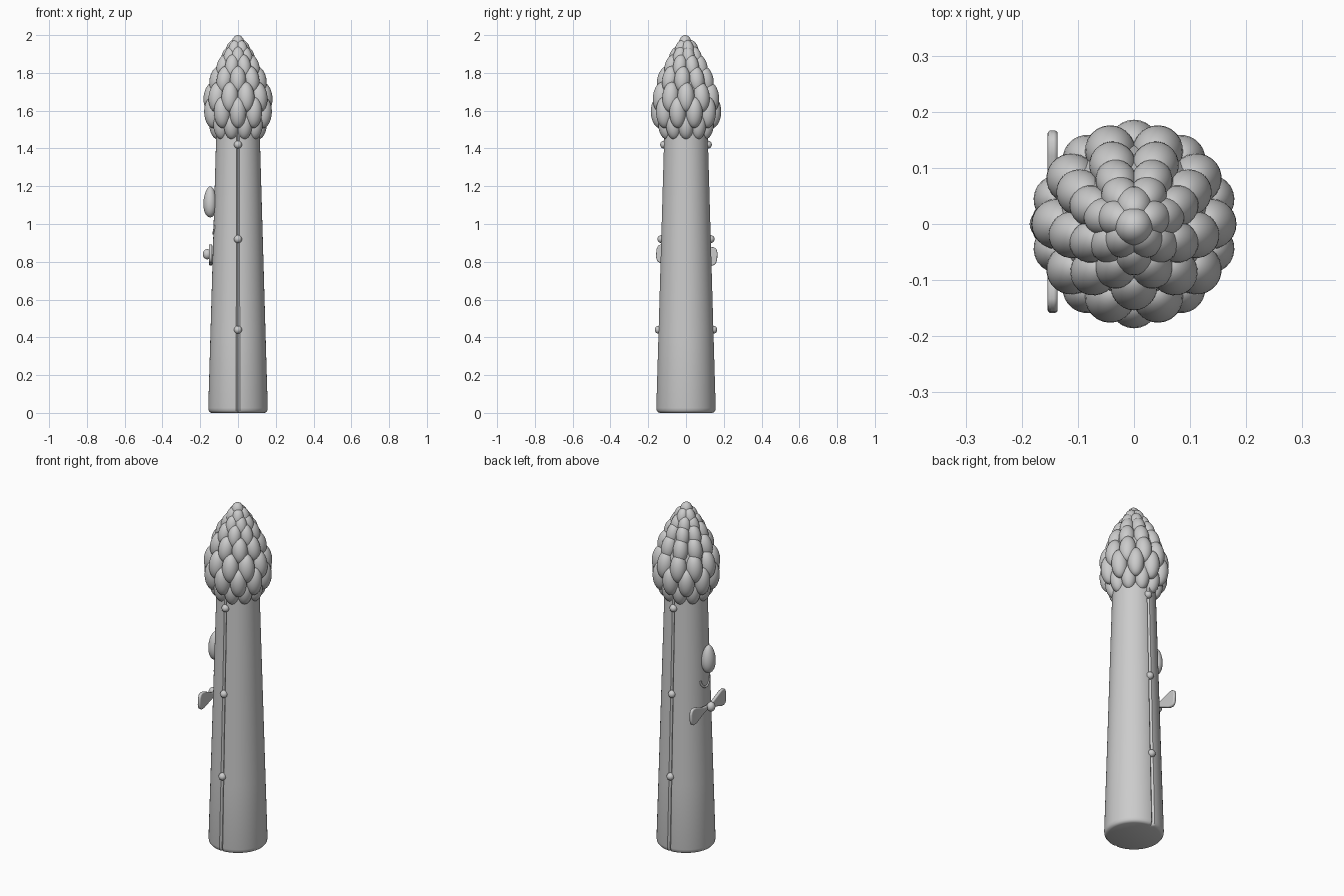
import bpy, bmesh, math
from mathutils import Matrix, Vector

if "Cube" in bpy.data.objects:
    bpy.data.objects.remove(bpy.data.objects["Cube"])


def finish(name, bm, angle=40):
    bmesh.ops.recalc_face_normals(bm, faces=bm.faces)
    me = bpy.data.meshes.new(name)
    bm.to_mesh(me)
    bm.free()
    ob = bpy.data.objects.new(name, me)
    bpy.context.collection.objects.link(ob)
    bpy.ops.object.select_all(action='DESELECT')
    ob.select_set(True)
    bpy.context.view_layer.objects.active = ob
    bpy.ops.object.shade_smooth_by_angle(angle=math.radians(angle))
    return ob


def ellipsoid(bm, loc, radii, turn=0.0, tilt=0.0, taper=0.0):
    # taper > 0 narrows the top into an egg shape
    geo = bmesh.ops.create_uvsphere(bm, u_segments=24, v_segments=16, radius=1)
    m = (Matrix.Translation(loc) @ Matrix.Rotation(turn, 4, 'Z')
         @ Matrix.Rotation(tilt, 4, 'Y') @ Matrix.Diagonal((*radii, 1)))
    for v in geo['verts']:
        k = 1 - taper * v.co.z
        v.co = m @ Vector((v.co.x * k, v.co.y * k, v.co.z))


def stalk_radius(z):
    return 0.158 - 0.029 * z


def tube(name, points, radius):
    cu = bpy.data.curves.new(name, 'CURVE')
    cu.dimensions = '3D'
    cu.bevel_depth = radius
    cu.bevel_resolution = 3
    cu.use_fill_caps = True
    sp = cu.splines.new('POLY')
    sp.points.add(len(points) - 1)
    for p, co in zip(sp.points, points):
        p.co = (*co, 1)
    ob = bpy.data.objects.new(name, cu)
    bpy.context.collection.objects.link(ob)


# Tapered stalk with a rounded foot and a narrow seam groove front and back
bm = bmesh.new()
N = 96
profile = [(0.0, 0.140), (0.004, 0.149), (0.012, 0.155), (0.026, 0.1575)]
profile += [(z, stalk_radius(z)) for z in (0.4, 0.8, 1.2, 1.5)]
rings = []
for z, r in profile:
    ring = []
    for i in range(N):
        a = 2 * math.pi * i / N
        q = r - (0.010 if i in (N // 4, 3 * N // 4) else 0)
        ring.append(bm.verts.new((q * math.cos(a), q * math.sin(a), z)))
    rings.append(ring)
for lo, hi in zip(rings, rings[1:]):
    for i in range(N):
        j = (i + 1) % N
        bm.faces.new((lo[i], lo[j], hi[j], hi[i]))
bm.faces.new(rings[0])
bm.faces.new(rings[-1])
finish("stalk", bm, 35)

# Beads along both seams
bm = bmesh.new()
for z in (0.44, 0.92, 1.42):
    for s in (-1, 1):
        ellipsoid(bm, (0, s * (stalk_radius(z) - 0.001), z), (0.021,) * 3)
finish("seam_beads", bm)

# Head: core plus staggered rings of overlapping scales
bm = bmesh.new()
ellipsoid(bm, (0, 0, 1.67), (0.145, 0.145, 0.24), taper=0.2)
finish("head_core", bm)

# z, count, ring radius, scale width, scale height, lean
scale_rows = [
    (1.520, 10, 0.112, 0.040, 0.072, 0.10),
    (1.590, 10, 0.142, 0.044, 0.082, 0.05),
    (1.672, 10, 0.137, 0.045, 0.080, -0.12),
    (1.765, 9, 0.110, 0.042, 0.072, -0.22),
    (1.835, 8, 0.082, 0.037, 0.064, -0.28),
    (1.885, 7, 0.055, 0.034, 0.056, -0.30),
    (1.925, 5, 0.033, 0.032, 0.050, -0.30),
    (1.955, 1, 0.004, 0.034, 0.045, 0.0),
]
bm = bmesh.new()
for k, (z, n, r, w, h, lean) in enumerate(scale_rows):
    for i in range(n):
        a = -math.pi / 2 + 2 * math.pi * (i + 0.5 * (k % 2 == 0)) / n
        ellipsoid(bm, (r * math.cos(a), r * math.sin(a), z), (w, w, h), a, lean)
finish("head_scales", bm)

# Nose on the left side
bm = bmesh.new()
ellipsoid(bm, (-0.147, 0, 1.117), (0.036, 0.042, 0.082), taper=0.15)
finish("nose", bm)

# Smile below the nose, following the stalk surface
smile = []
for i in range(17):
    t = math.pi * i / 16
    y, z = 0.040 * math.cos(t), 0.995 - 0.045 * math.sin(t)
    smile.append((-math.sqrt(stalk_radius(z) ** 2 - y * y), y, z))
tube("smile", smile, 0.006)

# Bow tie: knot and two rounded wings
bm = bmesh.new()
ellipsoid(bm, (-0.163, 0, 0.84), (0.023, 0.024, 0.027))
finish("bow_knot", bm)

wing = [(0.0, 0.010), (0.04, 0.016), (0.08, 0.032), (0.115, 0.046), (0.14, 0.049),
        (0.155, 0.040), (0.162, 0.020)]
outline = wing + [(y, -z) for y, z in reversed(wing)]
for name, s in (("bow_wing_front", -1), ("bow_wing_back", 1)):
    bm = bmesh.new()
    face = bm.faces.new([bm.verts.new((-0.154, s * y, z)) for y, z in outline])
    ext = bmesh.ops.extrude_face_region(bm, geom=[face])
    moved = [g for g in ext['geom'] if isinstance(g, bmesh.types.BMVert)]
    bmesh.ops.translate(bm, verts=moved, vec=(0.018, 0, 0))
    bmesh.ops.rotate(bm, verts=bm.verts, cent=(0, 0, 0),
                     matrix=Matrix.Rotation(math.radians(-3), 3, 'X'))
    bmesh.ops.translate(bm, verts=bm.verts, vec=(0, 0.004, 0.836))
    ob = finish(name, bm)
    bev = ob.modifiers.new("soft_edge", 'BEVEL')
    bev.width = 0.006
    bev.segments = 3
    bev.limit_method = 'ANGLE'
    bev.angle_limit = math.radians(60)
